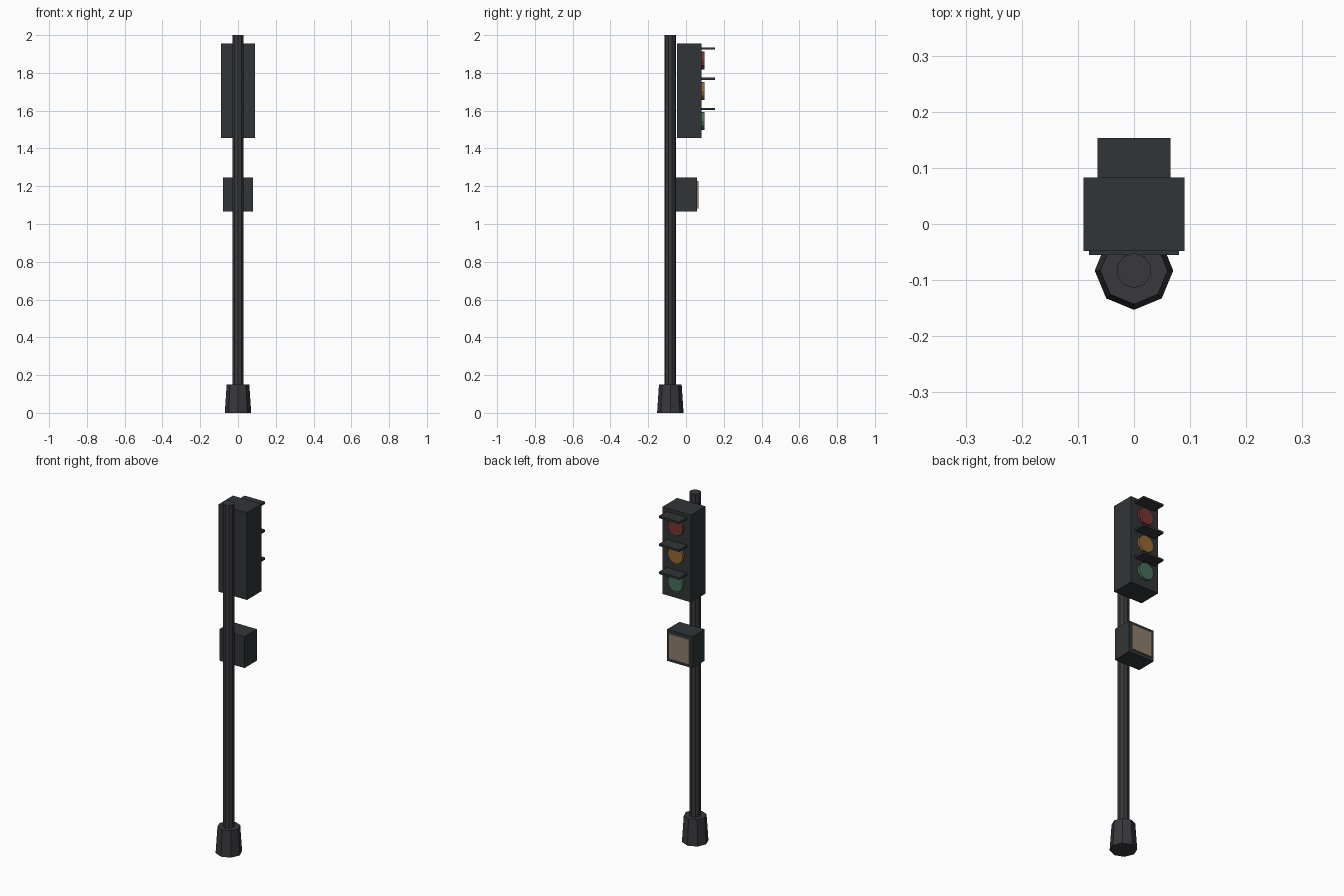
import bpy
from math import pi

if "Cube" in bpy.data.objects:
    bpy.data.objects.remove(bpy.data.objects["Cube"])


def material(name, rgb):
    m = bpy.data.materials.new(name)
    m.diffuse_color = (*rgb, 1)
    m.use_nodes = True
    m.node_tree.nodes["Principled BSDF"].inputs["Base Color"].default_value = m.diffuse_color
    return m


POLE = material("pole_grey", (0.04, 0.04, 0.046))
CASE = material("case_dark", (0.03, 0.036, 0.038))
PANEL = material("panel_beige", (0.27, 0.21, 0.15))
LENSES = {
    "red": (0.18, 0.035, 0.03),
    "amber": (0.30, 0.14, 0.03),
    "green": (0.06, 0.16, 0.10),
}


def finish(name, mat):
    ob = bpy.context.object
    ob.name = name
    ob.data.materials.append(mat)
    return ob


def box(name, x, y, z, mat):
    """Box from (min, max) ranges on each axis."""
    bpy.ops.mesh.primitive_cube_add(
        size=1, location=[(a + b) / 2 for a, b in (x, y, z)])
    bpy.context.object.scale = [b - a for a, b in (x, y, z)]
    bpy.ops.object.transform_apply(location=False, rotation=False, scale=True)
    return finish(name, mat)


def cone(name, sides, r1, r2, depth, loc, mat, rot=(0, 0, 0)):
    bpy.ops.mesh.primitive_cone_add(
        vertices=sides, radius1=r1, radius2=r2, depth=depth,
        location=loc, rotation=rot)
    return finish(name, mat)


# Tapered base and pole
POLE_Y = -0.083
cone("base", 8, 0.07, 0.06, 0.15, (0, POLE_Y, 0.075), POLE)
cone("pole", 10, 0.031, 0.031, 1.9, (0, POLE_Y, 1.05), POLE)

# Signal housing
box("signal_housing", (-0.09, 0.09), (-0.048, 0.083), (1.455, 1.955), CASE)

# Lenses with flat visors above
for i, (name, rgb) in enumerate(LENSES.items()):
    z = 1.865 - 0.16 * i
    cone(name + "_lens", 12, 0.048, 0.048, 0.03, (0, 0.083, z),
         material(name, rgb), (pi / 2, 0, 0))
    box(name + "_visor", (-0.065, 0.065), (0.075, 0.153),
        (z + 0.058, z + 0.07), CASE)

# Pedestrian box with face panel
box("lower_box", (-0.08, 0.08), (-0.055, 0.057), (1.065, 1.245), CASE)
box("lower_panel", (-0.065, 0.065), (0.05, 0.065), (1.083, 1.227), PANEL)
